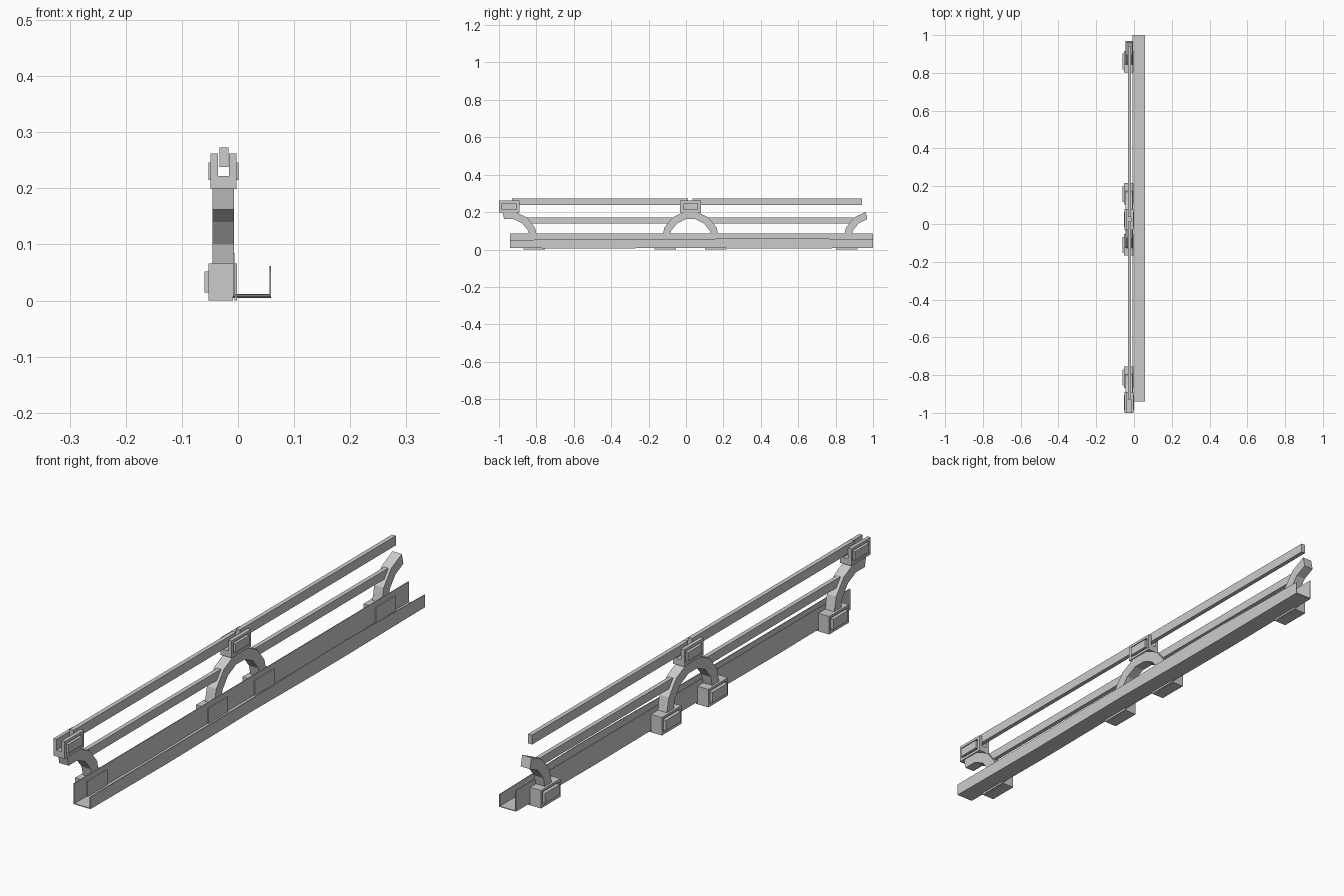
import bpy, bmesh
from math import sin, cos, pi
from mathutils import Vector

if "Cube" in bpy.data.objects:
    bpy.data.objects.remove(bpy.data.objects["Cube"])

ARCHES = [-0.947, 0.024, 0.995]   # arch centres along y
R_OUT, R_IN, ARCH_Z, SEGS = 0.155, 0.115, 0.05, 7


def finish(bm, name):
    bmesh.ops.recalc_face_normals(bm, faces=bm.faces)
    me = bpy.data.meshes.new(name)
    bm.to_mesh(me)
    bm.free()
    ob = bpy.data.objects.new(name, me)
    bpy.context.collection.objects.link(ob)
    return ob


def add_box(bm, x, y, z):
    verts = bmesh.ops.create_cube(bm, size=1)["verts"]
    for v in verts:
        v.co = Vector([(a + b) / 2 + c * (b - a) for (a, b), c in zip((x, y, z), v.co)])
    return list({f for v in verts for f in v.link_faces})


def box(name, x, y, z):
    bm = bmesh.new()
    add_box(bm, x, y, z)
    return finish(bm, name)


def panel(bm, faces, side, rim, depth, boss):
    """Recessed panel with a raised central boss on the face pointing to side*x."""
    bm.normal_update()
    face = max(faces, key=lambda f: side * f.calc_center_median().x)
    bmesh.ops.inset_individual(bm, faces=[face], thickness=rim)
    for thick, move in ((0.0, -depth), (0.008, 0.0), (0.0, depth + boss)):
        if thick:
            bmesh.ops.inset_individual(bm, faces=[face], thickness=thick)
        else:
            new = bmesh.ops.extrude_discrete_faces(bm, faces=[face])["faces"]
            face = new[0]
            for v in face.verts:
                v.co.x += side * move


def loft(name, sections):
    bm = bmesh.new()
    rings = [[bm.verts.new(p) for p in s] for s in sections]
    n = len(rings[0])
    for a, b in zip(rings, rings[1:]):
        for i in range(n):
            j = (i + 1) % n
            bm.faces.new((a[i], a[j], b[j], b[i]))
    bm.faces.new(rings[0])
    bm.faces.new(rings[-1][::-1])
    return finish(bm, name)


# Trough: thin J-shaped section with a slightly uneven floor and outer lip
def trough_section(y, floor, lip):
    pts = [(-0.009, 0.085), (-0.009, floor), (0.059, floor), (0.059, lip),
           (0.056, lip), (0.056, floor + 0.003), (-0.006, floor + 0.003), (-0.006, 0.085)]
    return [(x, y, z) for x, z in pts]


loft("trough", [trough_section(*s) for s in (
    (-0.94, 0.008, 0.052), (-0.5, 0.005, 0.053), (0.0, 0.009, 0.055),
    (0.3, 0.006, 0.060), (0.55, 0.005, 0.062), (0.8, 0.007, 0.057), (1.0, 0.008, 0.054))])


# Arches: faceted bands, the end ones cut short just past the crown
def arch(name, cy, first, last):
    secs = []
    for k in range(first, last + 1):
        a = pi - pi * k / SEGS
        secs.append([(x, cy + r * cos(a), ARCH_Z + r * sin(a))
                     for x, r in ((-0.045, R_OUT), (-0.007, R_OUT), (-0.007, R_IN), (-0.045, R_IN))])
    loft(name, secs)


arch("arch_near", ARCHES[0], 3, SEGS)
arch("arch_middle", ARCHES[1], 0, SEGS)
arch("arch_far", ARCHES[2], 0, 3)

# Foot brackets: block behind the wall with framed panel, hooked over to the front
feet = [ARCHES[0] + 0.135, ARCHES[1] - 0.135, ARCHES[1] + 0.135, ARCHES[2] - 0.135]
for y in feet:
    bm = bmesh.new()
    f = add_box(bm, (-0.053, -0.009), (y - 0.057, y + 0.057), (0.0, 0.066))
    panel(bm, f, -1, 0.012, 0.006, 0.007)
    add_box(bm, (-0.006, -0.002), (y - 0.057, y + 0.057), (0.0, 0.066))
    finish(bm, "foot_bracket")

# Top clamps: base with two framed cheeks holding the rail ends
for y in (-0.945, 0.024):
    ys = (y - 0.056, y + 0.056)
    bm = bmesh.new()
    add_box(bm, (-0.042, -0.010), ys, (0.199, 0.222))
    for side, xs in ((-1, (-0.049, -0.036)), (1, (-0.016, -0.003))):
        f = add_box(bm, xs, ys, (0.199, 0.262))
        panel(bm, f, side, 0.014, 0.007, 0.004)
    finish(bm, "rail_clamp")

# Rails
RAIL_X = (-0.033, -0.017)
for name, y0, y1 in (("near", -0.93, 0.012), ("far", 0.036, 0.94)):
    box("top_rail_" + name, RAIL_X, (y0, y1), (0.238, 0.273))
for name, y0, y1 in (("near", -0.85, -0.075), ("far", 0.123, 0.895)):
    box("middle_rail_" + name, RAIL_X, (y0, y1), (0.139, 0.171))
